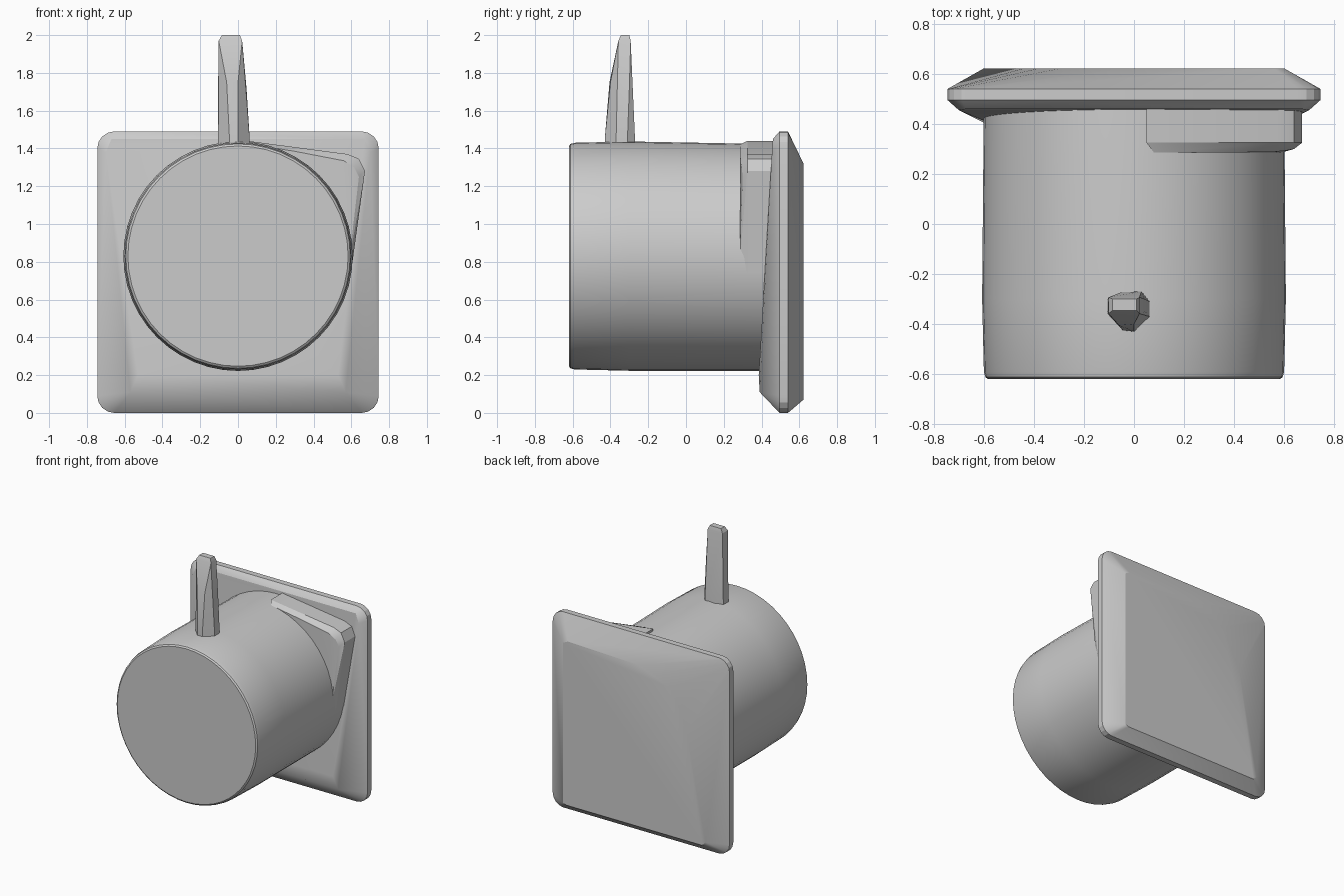
import bpy, bmesh, math

if "Cube" in bpy.data.objects:
    bpy.data.objects.remove(bpy.data.objects["Cube"])

grey = bpy.data.materials.new("plain_grey")
grey.diffuse_color = (0.6, 0.6, 0.6, 1)
grey.use_nodes = True
grey.node_tree.nodes["Principled BSDF"].inputs["Base Color"].default_value = grey.diffuse_color


def hull(name, points, angle=25):
    """Convex solid wrapped around a set of points, with flat areas merged."""
    bm = bmesh.new()
    for p in points:
        bm.verts.new(p)
    bmesh.ops.convex_hull(bm, input=bm.verts[:])
    loose = [v for v in bm.verts if not v.link_faces]
    bmesh.ops.delete(bm, geom=loose, context='VERTS')
    bmesh.ops.dissolve_limit(bm, angle_limit=math.radians(1),
                             verts=bm.verts[:], edges=bm.edges[:])
    bmesh.ops.recalc_face_normals(bm, faces=bm.faces[:])
    mesh = bpy.data.meshes.new(name)
    bm.to_mesh(mesh)
    bm.free()
    mesh.materials.append(grey)
    ob = bpy.data.objects.new(name, mesh)
    bpy.context.collection.objects.link(ob)
    bpy.ops.object.select_all(action='DESELECT')
    ob.select_set(True)
    bpy.context.view_layer.objects.active = ob
    bpy.ops.object.shade_smooth_by_angle(angle=math.radians(angle))
    return ob


def ring(y, r, cz=0.83, n=48):
    return [(r * math.cos(2 * math.pi * i / n), y,
             cz + r * math.sin(2 * math.pi * i / n)) for i in range(n)]


def rounded_square(y, half, r, cz=0.745, steps=4):
    pts = []
    for sx, sz, a0 in ((1, 1, 0), (-1, 1, 90), (-1, -1, 180), (1, -1, 270)):
        for k in range(steps + 1):
            a = math.radians(a0 + 90 * k / steps)
            pts.append((sx * (half - r) + r * math.cos(a), y,
                        cz + sz * (half - r) + r * math.sin(a)))
    return pts


# Back plate: rounded rim, leaning front face, lopsided back face
plate = rounded_square(0.495, 0.745, 0.09) + rounded_square(0.54, 0.745, 0.09)
for s in (-1, 1):
    plate += [(s * 0.53, 0.385, 0.20), (s * 0.57, 0.39, 0.11),
              (s * 0.70, 0.455, 1.38), (s * 0.67, 0.46, 1.45)]
plate += [(x, 0.622, z) for x, z in (
    (0.60, 0.08), (0.60, 1.30), (0.56, 1.32), (-0.03, 1.30), (-0.18, 1.27),
    (-0.29, 1.20), (-0.38, 1.07), (-0.44, 0.90), (-0.48, 0.70),
    (-0.60, 0.10), (-0.57, 0.07), (0.57, 0.07))]
hull("back_plate", plate, 20)

# Drum with a softened front rim
hull("drum", ring(-0.62, 0.583) + ring(-0.612, 0.594) + ring(-0.59, 0.60)
     + ring(-0.3, 0.607) + ring(0.5, 0.60, 0.822), 30)

# Corner block between drum and plate
block = [(0.08, 0.285, 1.42), (0.30, 0.285, 1.385), (0.56, 0.288, 1.335),
         (0.615, 0.295, 1.30), (0.64, 0.30, 1.25), (0.588, 0.285, 0.80)]
block += [(x, y, z) for y in (0.325, 0.48) for x, z in (
    (0.05, 1.44), (0.58, 1.37), (0.64, 1.345), (0.672, 1.28), (0.598, 0.74))]
block += [(0.1, y, 0.9) for y in (0.285, 0.48)]
hull("corner_block", block, 20)

# Tapered post on top of the drum
base = [(-0.105, -0.30), (-0.05, -0.272), (0.03, -0.27), (0.062, -0.31),
        (0.062, -0.37), (0.0, -0.43), (-0.045, -0.425), (-0.105, -0.36)]
post = [(x, y, z) for z in (1.38, 1.45) for x, y in base]
post += [(-0.105, -0.35, 1.75), (-0.06, -0.405, 1.75), (0.0, -0.40, 1.75),
         (0.045, -0.35, 1.72), (0.042, -0.30, 1.72)]
post += [(x, y, 1.97) for x in (-0.102, 0.022) for y in (-0.358, -0.293)]
post += [(x, y, 2.0) for x in (-0.085, 0.01) for y in (-0.345, -0.30)]
hull("post", post, 25)
